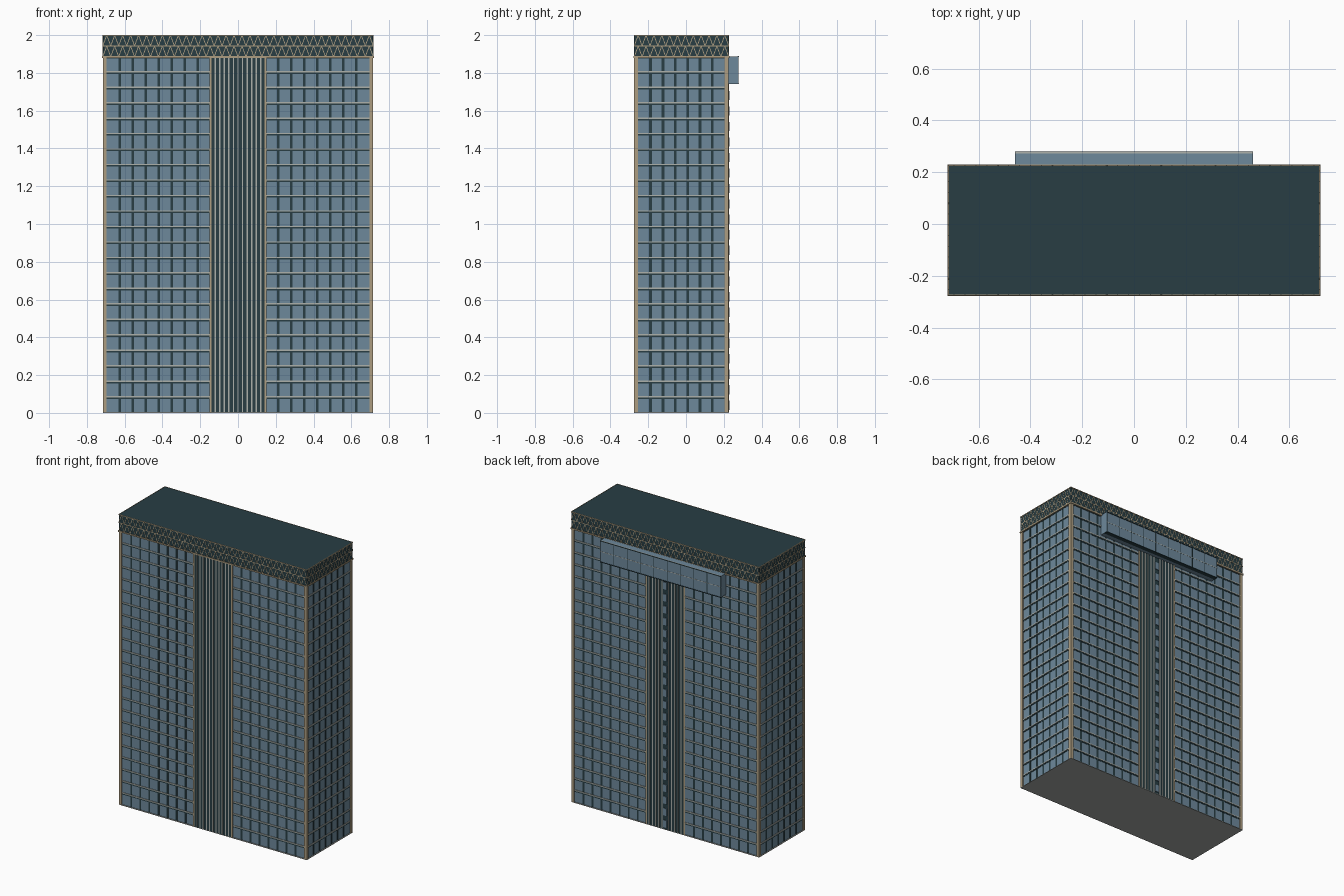
import bpy, bmesh
from math import atan2, hypot
from mathutils import Matrix, Vector

if "Cube" in bpy.data.objects:
    bpy.data.objects.remove(bpy.data.objects["Cube"], do_unlink=True)


def material(name, rgb):
    m = bpy.data.materials.new(name)
    m.use_nodes = True
    m.diffuse_color = (*rgb, 1)
    bsdf = m.node_tree.nodes["Principled BSDF"]
    bsdf.inputs["Base Color"].default_value = (*rgb, 1)
    bsdf.inputs["Roughness"].default_value = 0.7
    return m


GLASS = material("blue grey glass", (0.155, 0.25, 0.33))
DARK = material("dark slate", (0.021, 0.047, 0.057))
TAN = material("tan trim", (0.42, 0.34, 0.22))
PALE = material("pale ledge", (0.42, 0.44, 0.41))
GREY = material("underside grey", (0.36, 0.38, 0.36))

HX, Y0, Y1 = 0.716, -0.274, 0.226      # outer faces of the corner posts
YC = (Y0 + Y1) / 2
WALL = 0.007                           # glass set back behind the posts
POST = 0.021                           # corner post width
BAND, TOP = 1.885, 2.0                 # crown band heights
FLOORS = 23
STEP = BAND / FLOORS
CORE = 0.145                           # half width of the finned strip


class Part:
    """Collects boxes into one object."""

    def __init__(self, name, mat):
        self.name, self.mat, self.bm = name, mat, bmesh.new()

    def box(self, a, b, frame=Matrix()):
        a, b = Vector(a), Vector(b)
        size = Matrix.Diagonal((*(b - a), 1))
        bmesh.ops.create_cube(self.bm, size=1, matrix=frame @ Matrix.Translation((a + b) / 2) @ size)

    def done(self):
        bmesh.ops.recalc_face_normals(self.bm, faces=self.bm.faces)
        mesh = bpy.data.meshes.new(self.name)
        self.bm.to_mesh(mesh)
        self.bm.free()
        mesh.materials.append(self.mat)
        obj = bpy.data.objects.new(self.name, mesh)
        bpy.context.collection.objects.link(obj)


def side(x, y, turn):
    """Frame of one facade: local x along it, local -y outward."""
    return Matrix.Translation((x, y, 0)) @ Matrix.Rotation(turn * 1.5707963, 4, "Z")


FRONT, BACK = side(0, Y0, 0), side(0, Y1, 2)
LEFT, RIGHT = side(HX, YC, 1), side(-HX, YC, 3)
HY = (Y1 - Y0) / 2

# Glass body and its base
p = Part("glass_body", GLASS)
p.box((-HX + WALL, Y0 + WALL, 0.004), (HX - WALL, Y1 - WALL, BAND))
p.done()
p = Part("base_plate", GREY)
p.box((-HX, Y0, 0), (HX, Y1, 0.004))
p.done()

# Corner posts
p = Part("corner_posts", TAN)
for sx in (-1, 1):
    for y, d in ((Y0, 1), (Y1, -1)):
        xs = sorted((sx * HX, sx * (HX - POST)))
        ys = sorted((y, y + d * POST))
        p.box((xs[0], ys[0], 0.001), (xs[1], ys[1], BAND))
p.done()

# Window grid: mullions, spandrels and ledges on every glazed bay
mullions = Part("window_mullions", DARK)
spandrels = Part("floor_spandrels", DARK)
ledges = Part("floor_ledges", PALE)
bays = []
for frame in (FRONT, BACK):
    bays += [(frame, -HX + POST, -CORE, 8), (frame, CORE, HX - POST, 8)]
for frame in (LEFT, RIGHT):
    bays.append((frame, -HY + POST, HY - POST, 7))
for frame, x0, x1, columns in bays:
    pitch = (x1 - x0) / columns
    for i in range(1, columns):
        x = x0 + i * pitch
        mullions.box((x - 0.007, WALL - 0.001, 0.004), (x + 0.007, WALL + 0.002, BAND), frame)
    for k in range(1, FLOORS + 1):
        z = k * STEP
        spandrels.box((x0, WALL - 0.002, z - 0.008), (x1, WALL + 0.002, z), frame)
        if k < FLOORS:
            ledges.box((x0, WALL - 0.004, z), (x1, WALL + 0.002, z + 0.007), frame)
for part in (mullions, spandrels, ledges):
    part.done()

# Finned vertical strips at the middle of front and back
core = Part("core_strips", DARK)
fins = Part("core_fins", PALE)
edges = Part("core_edges", TAN)
for frame, height in ((FRONT, BAND), (BACK, 1.75)):
    core.box((-CORE, 0.001, 0.001), (CORE, WALL + 0.002, height), frame)
    for i in range(1, 12):
        x = -CORE + i * CORE / 6
        if frame is FRONT or abs(x) > 0.02:
            fins.box((x - 0.0035, -0.002, 0.002), (x + 0.0035, 0.002, height), frame)
    for s in (-1, 1):
        edges.box((s * CORE - 0.005, -0.001, 0.001), (s * CORE + 0.005, 0.003, height), frame)
for part in (core, fins, edges):
    part.done()

# Small stair windows up the back strip
p = Part("stair_windows", GLASS)
for k in range(21):
    z = (k + 0.2) * STEP
    p.box((-0.014, -0.004, z), (0.014, 0.002, z + STEP * 0.6), BACK)
p.done()

# Crown band and roof
p = Part("crown_band", DARK)
p.box((-HX, Y0, BAND), (HX, Y1, TOP - 0.001))
p.done()

# Trim rings below and above the crown
p = Part("crown_trim", TAN)
for frame, half in ((FRONT, HX), (BACK, HX), (LEFT, HY), (RIGHT, HY)):
    p.box((-half - 0.004, -0.004, BAND - 0.005), (half + 0.004, 0.004, BAND + 0.004), frame)
    p.box((-half - 0.002, -0.002, TOP - 0.005), (half + 0.002, 0.002, TOP), frame)
p.done()

# Criss-cross lattice on the crown
p = Part("crown_lattice", TAN)
rows = 2
dz = (TOP - BAND) / rows
for frame, half, count in ((FRONT, HX, 34), (BACK, HX, 34), (LEFT, HY, 12), (RIGHT, HY, 12)):
    dx = 2 * half / count
    length = hypot(dx / 2, dz)
    for r in range(rows):
        for c in range(count):
            for s in (-1, 1):
                mid = (-half + (c + 0.5 + s * 0.25) * dx, 0, BAND + (r + 0.5) * dz)
                tilt = Matrix.Rotation(s * atan2(dz, dx / 2), 4, "Y")
                p.box((-length / 2, -0.001, -0.002), (length / 2, 0.001, 0.002),
                      frame @ Matrix.Translation(mid) @ tilt)
    p.box((-half, -0.001, BAND + dz - 0.002), (half, 0.001, BAND + dz + 0.002), frame)
p.done()

# Projecting glazed box high on the back
BX, BZ0, BZ1, BOUT = 0.46, 1.74, 1.888, 0.052
p = Part("back_box", GLASS)
p.box((-BX, -BOUT, BZ0 + 0.002), (BX, WALL, BZ1), BACK)
p.done()
p = Part("back_box_frame", DARK)
p.box((-BX, -BOUT - 0.002, BZ0), (BX, -BOUT / 2, BZ0 + 0.005), BACK)
p.box((-BX, -BOUT - 0.002, BZ1 - 0.004), (BX, -BOUT, BZ1 + 0.001), BACK)
for i in range(10):
    x = -BX + 0.003 + i * (2 * BX - 0.006) / 9
    p.box((x - 0.002, -BOUT - 0.001, BZ0), (x + 0.002, -BOUT + 0.001, BZ1), BACK)
p.done()
p = Part("back_box_rail", PALE)
z = (BZ0 + BZ1) / 2
p.box((-BX, -BOUT - 0.001, z - 0.002), (BX, -BOUT + 0.001, z + 0.002), BACK)
p.box((-BX, -BOUT, BZ1 - 0.001), (BX, -BOUT + 0.006, BZ1 + 0.001), BACK)
p.done()
